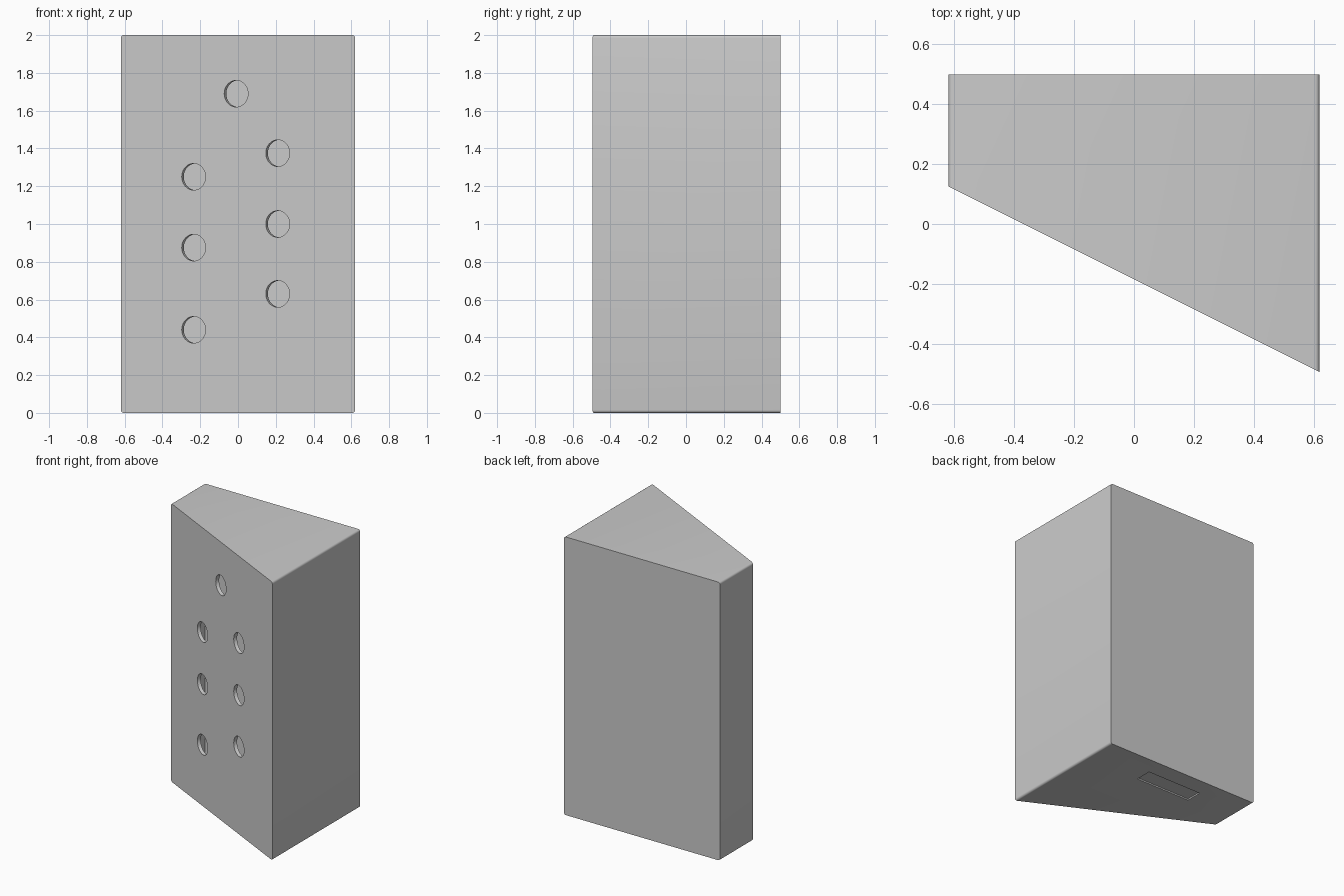
import bpy, bmesh, math
from mathutils import Vector

if "Cube" in bpy.data.objects:
    bpy.data.objects.remove(bpy.data.objects["Cube"])

W, BACK, FRONT_L, FRONT_R, H = 0.62, 0.5, 0.125, -0.495, 2.0
WALL, HOLE_R, ROUND = 0.025, 0.0705, 0.015
SLOPE = (FRONT_R - FRONT_L) / (2 * W)
NORMAL = Vector((SLOPE, -1, 0)).normalized()      # outward normal of slanted front


def front_y(x):
    return FRONT_L + SLOPE * (x + W)


def finish(name, bm):
    bmesh.ops.recalc_face_normals(bm, faces=bm.faces)
    me = bpy.data.meshes.new(name)
    bm.to_mesh(me)
    bm.free()
    ob = bpy.data.objects.new(name, me)
    bpy.context.collection.objects.link(ob)
    return ob


def wedge(name, inset=0.0, bevel=0.0):
    """Tall block with a slanted front, optionally inset on every side."""
    x, back = W - inset, BACK - inset
    shift = inset / -NORMAL.y
    profile = [(-x, front_y(-x) + shift), (x, front_y(x) + shift), (x, back), (-x, back)]
    bm = bmesh.new()
    base = bm.faces.new([bm.verts.new((px, py, inset)) for px, py in profile])
    up = bmesh.ops.extrude_face_region(bm, geom=[base])["geom"]
    bmesh.ops.translate(bm, vec=(0, 0, H - 2 * inset),
                        verts=[g for g in up if isinstance(g, bmesh.types.BMVert)])
    if bevel:
        # round only the top and bottom edges of the two side walls
        edges = [e for e in bm.edges if abs(e.verts[0].co.x - e.verts[1].co.x) < 1e-4
                 and abs(e.verts[0].co.z - e.verts[1].co.z) < 1e-4]
        bmesh.ops.bevel(bm, geom=edges, offset=bevel, segments=4, profile=0.5,
                        affect='EDGES')
    return finish(name, bm)


def cut(target, cutter):
    cutter.hide_render = True
    mod = target.modifiers.new("cut", 'BOOLEAN')
    mod.operation, mod.solver, mod.object = 'DIFFERENCE', 'EXACT', cutter
    bpy.context.view_layer.objects.active = target
    bpy.ops.object.modifier_apply(modifier=mod.name)
    bpy.data.objects.remove(cutter)


# Hollow housing
housing = wedge("housing", bevel=ROUND)
cut(housing, wedge("cavity_cutter", inset=WALL))

# Seven round holes square to the slanted front
holes = [(-0.01, 1.69), (0.21, 1.375), (0.21, 1.0), (0.21, 0.63),
         (-0.235, 1.25), (-0.235, 0.875), (-0.235, 0.44)]
bm = bmesh.new()
turn = NORMAL.to_track_quat('Z', 'Y').to_matrix().to_4x4()
for x, z in holes:
    m = turn.copy()
    m.translation = (x, front_y(x), z)
    bmesh.ops.create_cone(bm, cap_ends=True, segments=48, radius1=HOLE_R,
                          radius2=HOLE_R, depth=0.12, matrix=m)
cut(housing, finish("hole_cutter", bm))

# Shallow rectangular recess in the underside
bm = bmesh.new()
bmesh.ops.create_cube(bm, size=1)
bmesh.ops.scale(bm, vec=(0.44, 0.12, 0.02), verts=bm.verts)
bmesh.ops.translate(bm, vec=(-0.04, 0.31, 0), verts=bm.verts)
cut(housing, finish("recess_cutter", bm))

# Smooth the rounded edges and holes, keep corners crisp
bpy.ops.object.select_all(action='DESELECT')
housing.select_set(True)
bpy.context.view_layer.objects.active = housing
bpy.ops.object.shade_smooth_by_angle(angle=math.radians(30))
